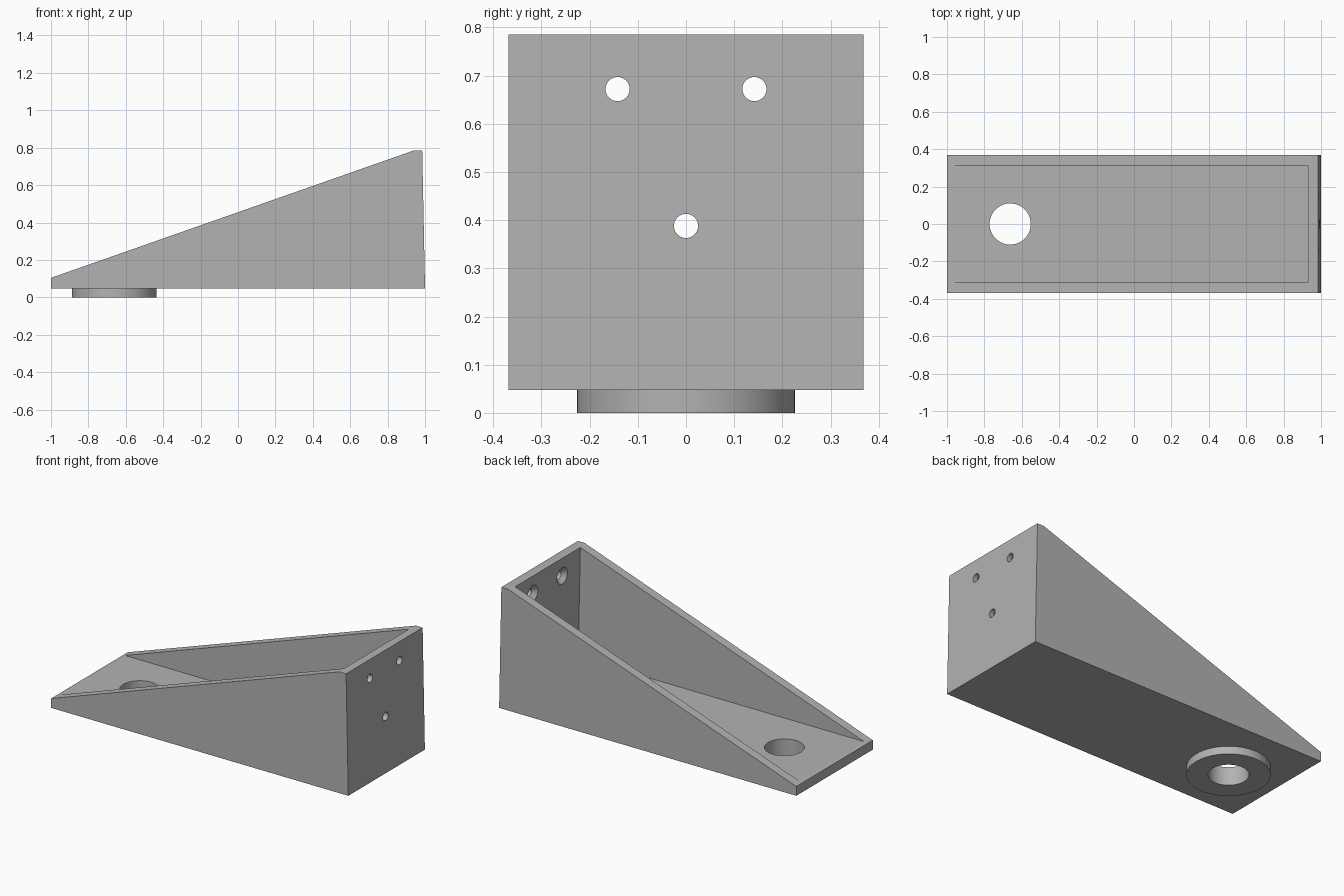
import bpy, bmesh, math
from mathutils import Matrix

if "Cube" in bpy.data.objects:
    bpy.data.objects.remove(bpy.data.objects["Cube"])

grey = bpy.data.materials.new("light grey")
grey.diffuse_color = (0.45, 0.45, 0.45, 1)
grey.use_nodes = True
grey.node_tree.nodes["Principled BSDF"].inputs["Base Color"].default_value = grey.diffuse_color


def make_object(name, bm):
    bmesh.ops.recalc_face_normals(bm, faces=bm.faces)
    mesh = bpy.data.meshes.new(name)
    bm.to_mesh(mesh)
    bm.free()
    mesh.materials.append(grey)
    obj = bpy.data.objects.new(name, mesh)
    bpy.context.collection.objects.link(obj)
    return obj


def prism(name, profile, half_width):
    """Extrude an x-z profile symmetrically along y."""
    bm = bmesh.new()
    face = bm.faces.new([bm.verts.new((x, -half_width, z)) for x, z in profile])
    new = bmesh.ops.extrude_face_region(bm, geom=[face])["geom"]
    verts = [v for v in new if isinstance(v, bmesh.types.BMVert)]
    bmesh.ops.translate(bm, verts=verts, vec=(0, 2 * half_width, 0))
    return make_object(name, bm)


def cone(name, r1, r2, depth, centre, along_x=False):
    bm = bmesh.new()
    matrix = Matrix.Translation(centre)
    if along_x:
        matrix = matrix @ Matrix.Rotation(math.pi / 2, 4, "Y")
    bmesh.ops.create_cone(bm, cap_ends=True, segments=64, radius1=r1,
                          radius2=r2, depth=depth, matrix=matrix)
    return make_object(name, bm)


def boolean(target, tool, operation):
    mod = target.modifiers.new(tool.name, "BOOLEAN")
    mod.operation, mod.solver, mod.object = operation, "EXACT", tool
    bpy.context.view_layer.objects.active = target
    bpy.ops.object.modifier_apply(modifier=mod.name)
    bpy.data.objects.remove(tool)


# Wedge body with a slightly leaning mounting face
bracket = prism("wedge_bracket", [(-1, 0.047), (1, 0.047), (0.985, 0.785),
                                  (0.94, 0.785), (-1, 0.104)], 0.368)

# Open tray between the side walls, floor and mounting plate
boolean(bracket, prism("tray_cutter", [(-1.2, 0.111), (0.944, 0.111),
                                       (0.928, 0.9), (-1.2, 0.9)], 0.313), "DIFFERENCE")

# Round boss under the floor, with a through hole
boolean(bracket, cone("boss", 0.226, 0.226, 0.06, (-0.662, 0, 0.03)), "UNION")
boolean(bracket, cone("pivot_hole", 0.11, 0.11, 0.6, (-0.662, 0, 0.1)), "DIFFERENCE")

# Three screw holes, countersunk on the inner side
for y, z in ((-0.142, 0.672), (0.142, 0.672), (0, 0.388)):
    inner = 0.944 - 0.016 * (z - 0.111) / 0.789
    boolean(bracket, cone("screw_hole", 0.025, 0.025, 0.3, (0.96, y, z), True), "DIFFERENCE")
    boolean(bracket, cone("countersink", 0.058, 0.022, 0.036, (inner + 0.01, y, z), True),
            "DIFFERENCE")

# Smooth the round walls, keep the edges sharp
bpy.ops.object.select_all(action="DESELECT")
bracket.select_set(True)
bpy.context.view_layer.objects.active = bracket
bpy.ops.object.shade_smooth_by_angle(angle=math.radians(15))
